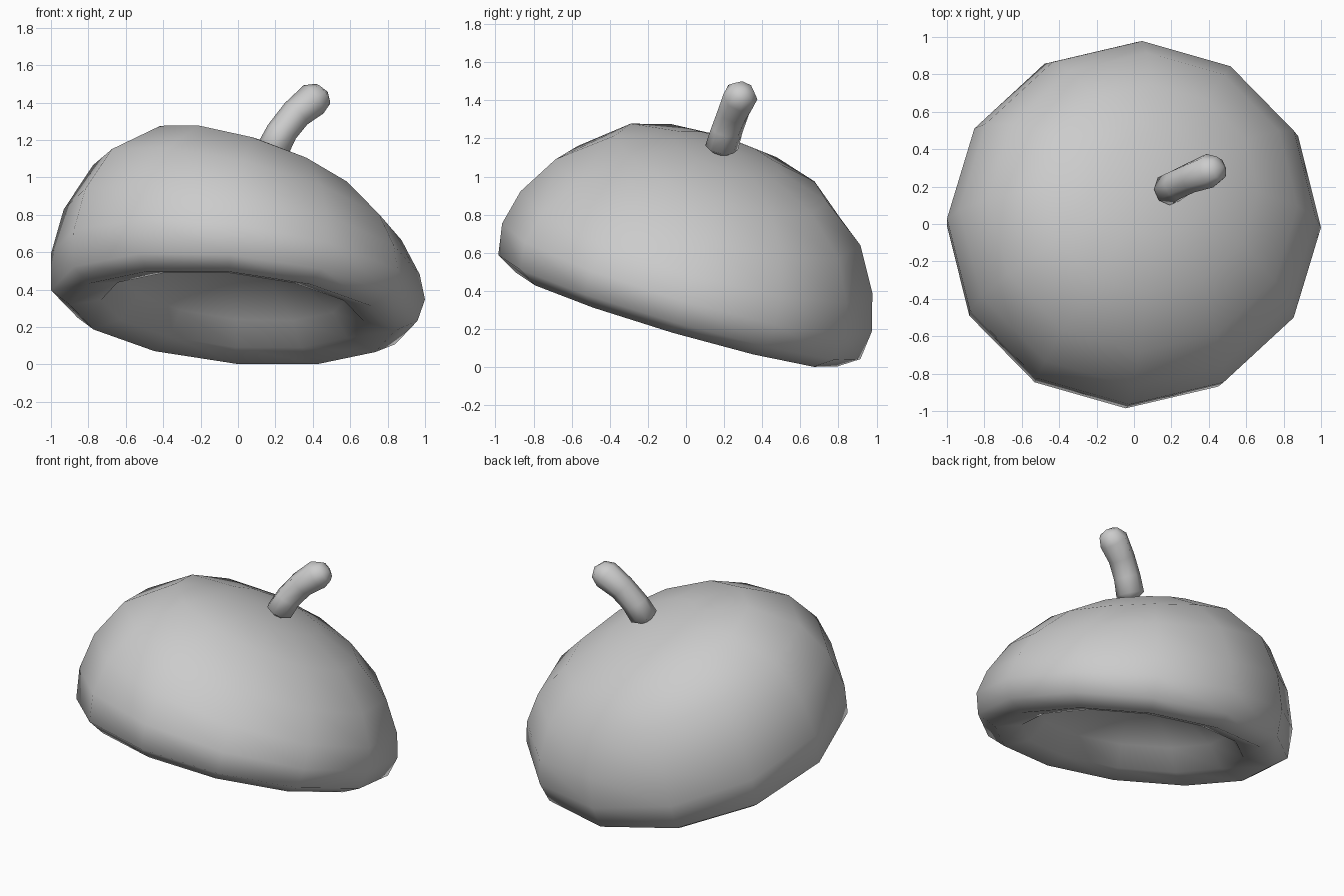
import bpy, bmesh, math
from mathutils import Vector

if "Cube" in bpy.data.objects:
    bpy.data.objects.remove(bpy.data.objects["Cube"], do_unlink=True)

# Single plain colour
grey = bpy.data.materials.new("plain_grey")
grey.use_nodes = True
grey.diffuse_color = (0.6, 0.6, 0.6, 1)
grey.node_tree.nodes["Principled BSDF"].inputs["Base Color"].default_value = (0.6, 0.6, 0.6, 1)


def slanted_ring(x, y, z, radius, slope_x, slope_y, sides=12):
    """Slightly oval ring whose height falls along x and y."""
    points = []
    for i in range(sides):
        a = math.tau * i / sides - math.radians(1.4)
        dx, dy = radius * math.cos(a), 0.97 * radius * math.sin(a)
        points.append(Vector((x + dx, y + dy, z - slope_x * dx - slope_y * dy)))
    return points


def tube_ring(centre, axis, radius, sides=8):
    """Circle square to an axis."""
    u = Vector(axis).cross(Vector((0, 1, 0))).normalized()
    v = Vector(axis).normalized().cross(u)
    return [Vector(centre) + radius * (u * math.cos(math.tau * i / sides) + v * math.sin(math.tau * i / sides))
            for i in range(sides)]


def loft(name, rings, start, end):
    """Skin rings in order and close both ends onto pole points."""
    bm = bmesh.new()
    loops = [[bm.verts.new(p) for p in ring] for ring in rings]
    n = len(loops[0])
    for a, b in zip(loops, loops[1:]):
        for i in range(n):
            j = (i + 1) % n
            bm.faces.new((a[i], a[j], b[j], b[i]))
    for loop, tip in ((loops[0], start), (loops[-1], end)):
        pole = bm.verts.new(tip)
        for i in range(n):
            bm.faces.new((loop[i], loop[(i + 1) % n], pole))
    bmesh.ops.recalc_face_normals(bm, faces=bm.faces)
    for face in bm.faces:
        face.smooth = True
    mesh = bpy.data.meshes.new(name)
    bm.to_mesh(mesh)
    bm.free()
    mesh.materials.append(grey)
    obj = bpy.data.objects.new(name, mesh)
    bpy.context.collection.objects.link(obj)
    return obj


# Hollow leaning cap: outer dome from crown to rim, then the lip and hollow
outer = [
    (0.115, 0.215, 1.115, 0.29, 0.31, 0.31),
    (0.09, 0.185, 1.04, 0.575, 0.306, 0.306),
    (0.05, 0.115, 0.865, 0.825, 0.25, 0.275),
    (0.02, 0.055, 0.655, 0.952, 0.19, 0.285),
    (0, 0.005, 0.47, 1.0, 0.13, 0.29),
    (-0.02, -0.035, 0.315, 0.98, 0.09, 0.285),
    (-0.03, -0.05, 0.25, 0.87, 0.087, 0.29),
]
inner = [
    (-0.03, -0.05, 0.29, 0.7, 0.087, 0.29),
    (-0.02, -0.02, 0.41, 0.6, 0.1, 0.29),
    (0, 0.01, 0.54, 0.35, 0.12, 0.29),
]
loft("cap", [slanted_ring(*r) for r in outer + inner], (0.12, 0.23, 1.14), (0.02, 0.03, 0.59))

# Bent stem with a rounded tip
stem = [
    ((0.187, 0.187, 1.152), (0.4, 0.15, 1), 0.087),
    ((0.235, 0.215, 1.245), (0.5, 0.2, 1), 0.083),
    ((0.31, 0.25, 1.34), (0.75, 0.3, 0.8), 0.083),
    ((0.405, 0.285, 1.418), (0.85, 0.25, 0.6), 0.092),
    ((0.455, 0.297, 1.447), (0.85, 0.25, 0.6), 0.065),
]
loft("stem", [tube_ring(*r) for r in stem], (0.17, 0.18, 1.1), (0.48, 0.305, 1.457))
